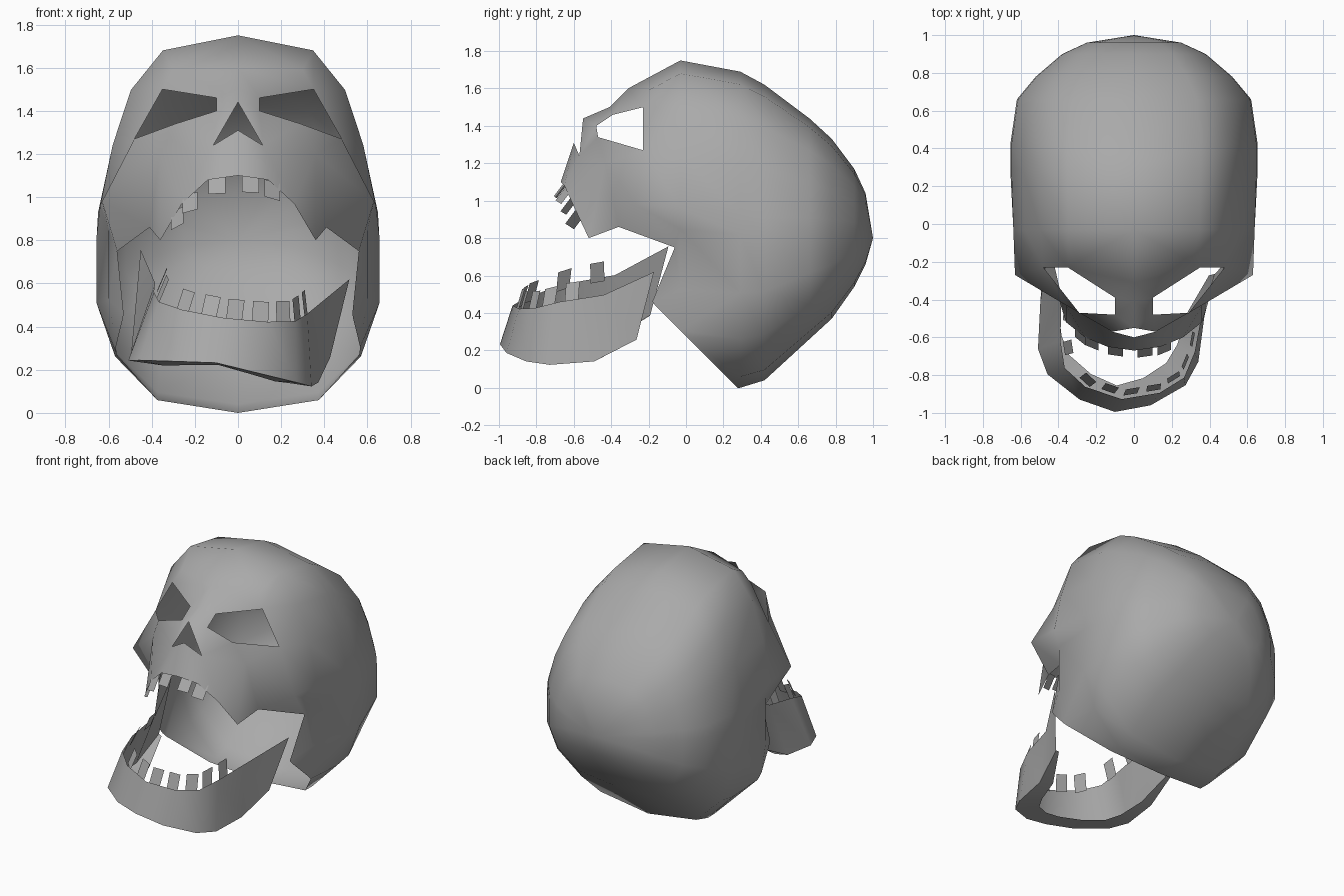
import bpy
import bmesh
from math import radians
from mathutils import Vector, Matrix

cube = bpy.data.objects.get("Cube")
if cube:
    bpy.data.objects.remove(cube)

bone = bpy.data.materials.new("bone_grey")
bone.use_nodes = True
colour = (0.4, 0.4, 0.4, 1)
bone.diffuse_color = colour
bone.node_tree.nodes["Principled BSDF"].inputs["Base Color"].default_value = colour


def make_object(name, bm, smooth=True):
    """Turn a bmesh into an object with the bone material."""
    mesh = bpy.data.meshes.new(name)
    bm.to_mesh(mesh)
    bm.free()
    mesh.materials.append(bone)
    obj = bpy.data.objects.new(name, mesh)
    bpy.context.collection.objects.link(obj)
    if smooth:
        bpy.ops.object.select_all(action="DESELECT")
        obj.select_set(True)
        bpy.context.view_layer.objects.active = obj
        bpy.ops.object.shade_smooth_by_angle(angle=radians(62))
    return obj


def bridge(bm, first, second):
    """Quads between two rows of vertices."""
    for i in range(len(first) - 1):
        bm.faces.new((first[i], first[i + 1], second[i + 1], second[i]))


def orient(bm, centre):
    """Point the normals of an open shell away from its centre."""
    bmesh.ops.recalc_face_normals(bm, faces=bm.faces)
    if sum(f.normal.dot(f.calc_center_median() - centre) for f in bm.faces) < 0:
        bmesh.ops.reverse_faces(bm, faces=bm.faces)


# --- Skull: half shell, mirrored ---
# Unit half arch of the braincase, scaled per section (y, half width, top, bottom)
ARCH = [(0, 1), (.54, .92), (.77, .71), (.9, .42), (.99, .1), (1, -.03),
        (1, -.4), (.87, -.69), (.57, -.93), (0, -1)]
SECTIONS = [(-.03, .645, 1.75, 0), (.29, .655, 1.69, 0), (.42, .655, 1.62, .04),
            (.66, .62, 1.44, .26), (.78, .52, 1.33, .37), (.9, .38, 1.17, .54),
            (.96, .25, 1.04, .66)]

bm = bmesh.new()
rings = []
for y, width, top, bottom in SECTIONS:
    mid, half = (top + bottom) / 2, (top - bottom) / 2
    rings.append([bm.verts.new((x * width, y, mid + z * half)) for x, z in ARCH])
for front, back in zip(rings, rings[1:]):
    bridge(bm, front, back)
pole = bm.verts.new((0, 1, .8))
for p, q in zip(rings[-1], rings[-1][1:]):
    bm.faces.new((p, q, pole))
# Recess behind the cheekbone
for vert in rings[0][5:7]:
    vert.co.x -= .045

# Face landmarks; digits in the patches are points of the first braincase arch
LANDMARKS = {
    "a": (0, -.31, 1.6), "b": (.3, -.2, 1.59), "c": (0, -.41, 1.5),    # forehead
    "d": (.1, -.39, 1.46), "e": (.35, -.23, 1.5), "f": (.48, -.23, 1.27),  # eye
    "g": (.29, -.47, 1.34), "h": (.1, -.48, 1.4),
    "i": (0, -.55, 1.44), "j": (.115, -.57, 1.24), "k": (0, -.6, 1.31),  # nose
    "l": (0, -.67, 1.1), "m": (.14, -.65, 1.08), "n": (.26, -.6, .97),   # mouth
    "o": (.36, -.52, .8), "s": (.41, -.36, .86),
    "t": (.36, -.43, 1.2), "C": (.63, -.27, .98),                        # cheek
    "q": (.56, -.06, .75), "r": (.53, -.18, .46),                        # hinge
}
PATCHES = ("01ba 12eb abe aedc 23fe cdhi ihj hgj gtj gft kjml jtnm ton "
           "tCs tso fCt f34C C45 C5qs q56r r67")
verts = {key: bm.verts.new(co) for key, co in LANDMARKS.items()}
verts.update({str(i): v for i, v in enumerate(rings[0])})
for patch in PATCHES.split():
    bm.faces.new([verts[key] for key in patch])

# Slanted opening under the skull
bmesh.ops.bisect_plane(bm, geom=bm.verts[:] + bm.edges[:] + bm.faces[:],
                       plane_co=(0, 0, .275), plane_no=(0, 1, 1), clear_inner=True)
orient(bm, Vector((0, .3, .9)))
skull = make_object("skull", bm)
mirror = skull.modifiers.new("Mirror", "MIRROR")
mirror.merge_threshold = .002


# --- Teeth ---
def add_tooth(bm, base, along, rise, width):
    """One flat tooth standing on its base point."""
    side = along.normalized() * width / 2
    corners = (base - side, base + side, base + side + rise, base - side + rise)
    bm.faces.new([bm.verts.new(c) for c in corners])


def walk(path, distance):
    """Point and direction on a half rim; negative distances go to the right side."""
    left = abs(distance)
    for p, q in zip(path, path[1:]):
        step = q - p
        if left <= step.length or q is path[-1]:
            break
        left -= step.length
    point, along = p + step.normalized() * left, step.copy()
    if distance < 0:
        point.x, along.x = -point.x, -along.x
    return point, along


bm = bmesh.new()
upper_rim = [Vector(LANDMARKS[key]) for key in "lmno"]
for distance in (-.36, -.26, -.1, .06, .17):
    point, along = walk(upper_rim, distance)
    along.z *= .3
    add_tooth(bm, point + Vector((0, .02, .01)), along, Vector((0, -.06, -.08)), .08)
make_object("upper_teeth", bm, smooth=False)

# --- Lower jaw: rim, outer bottom edge and inner bottom edge of one side ---
RIM = [(0, -.93, .44), (.2, -.88, .45), (.32, -.79, .47), (.36, -.65, .51),
       (.38, -.41, .55), (.49, -.13, .69)]
OUTER = [(0, -1, .23), (.19, -.95, .21), (.37, -.83, .19), (.43, -.7, .18),
         (.44, -.46, .2), (.46, -.23, .32)]
INNER = [(0, -.86, .22), (.14, -.81, .2), (.26, -.72, .18), (.31, -.62, .18),
         (.35, -.44, .2), (.43, -.24, .32)]


def both_sides(path):
    return [(-x, y, z) for x, y, z in path[:0:-1]] + path


bm = bmesh.new()
rows = [[bm.verts.new(p) for p in both_sides(path)] for path in (RIM, OUTER, INNER)]
bridge(bm, rows[0], rows[1])
bridge(bm, rows[1], rows[2])
orient(bm, Vector((0, -.4, .4)))
jaw = make_object("lower_jaw", bm)

bm = bmesh.new()
lower_rim = [Vector(p) for p in RIM]
for distance in (-.66, -.46, -.22, -.08, .05, .18, .31, .43, .57):
    point, along = walk(lower_rim, distance)
    inward = Vector((-point.x, -.5 - point.y, 0)) * .04
    add_tooth(bm, point + inward - Vector((0, 0, .02)), along,
              Vector((0, 0, .11)) + inward * 2, .075)
lower_teeth = make_object("lower_teeth", bm, smooth=False)

# The jaw hangs slightly askew
pivot = Vector((0, -.12, .45))
tilt = (Matrix.Translation(pivot) @ Matrix.Rotation(-.08, 4, "Z")
        @ Matrix.Rotation(.14, 4, "Y") @ Matrix.Translation(-pivot))
for part in (jaw, lower_teeth):
    part.matrix_world = tilt
